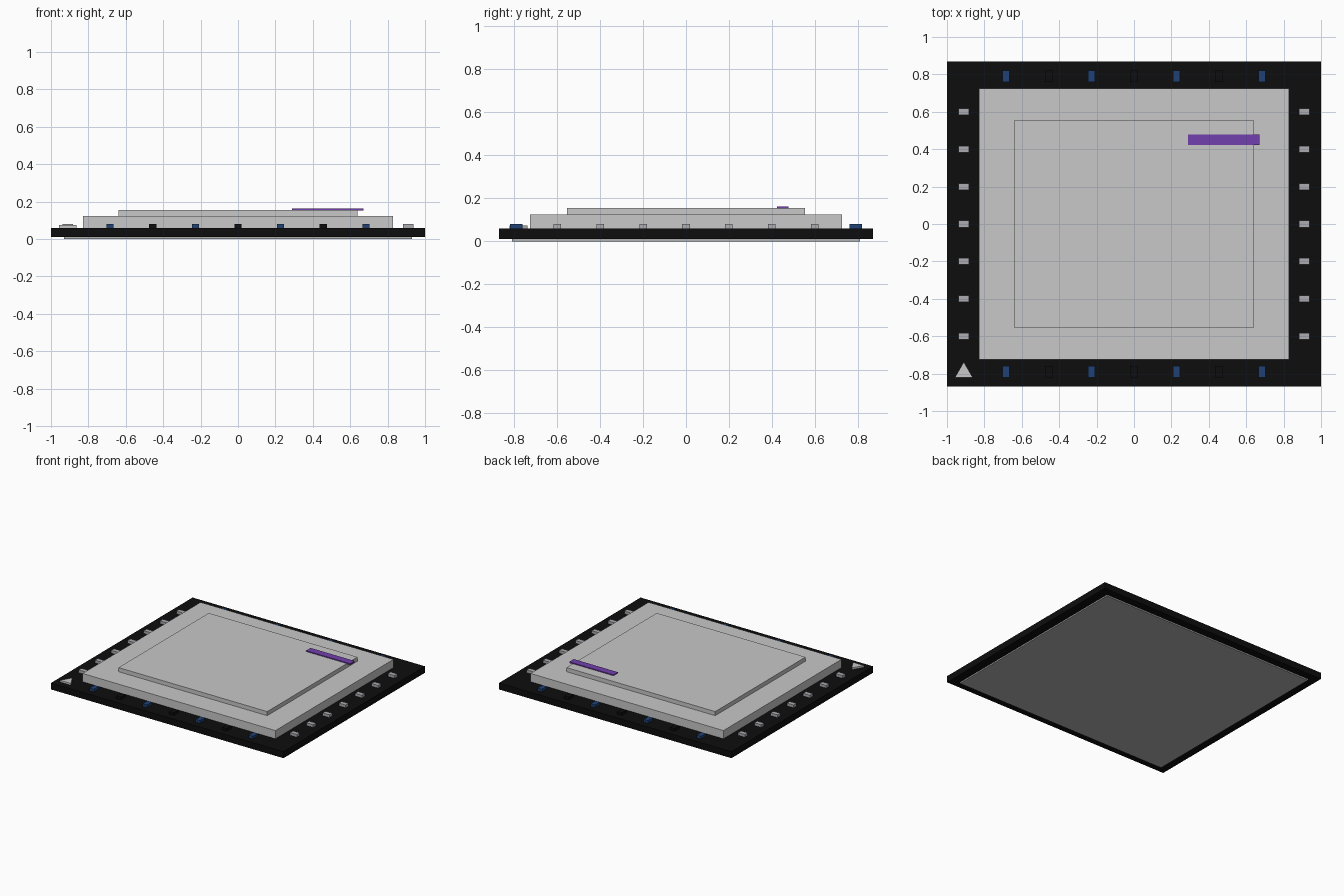
import bpy
import math

cube = bpy.data.objects.get("Cube")
if cube:
    bpy.data.objects.remove(cube, do_unlink=True)


def material(name, rgb):
    m = bpy.data.materials.new(name)
    m.use_nodes = True
    m.diffuse_color = (*rgb, 1)
    m.node_tree.nodes["Principled BSDF"].inputs["Base Color"].default_value = (*rgb, 1)
    return m


BLACK = material("board black", (0.004, 0.004, 0.004))
SILVER = material("spreader silver", (0.58, 0.58, 0.58))
PAD = material("underside grey", (0.45, 0.45, 0.45))
TIN = material("contact tin", (0.42, 0.42, 0.45))
BLUE = material("component blue", (0.014, 0.055, 0.18))
PURPLE = material("stripe purple", (0.17, 0.05, 0.42))


def box(name, center, size, z0, z1, mat):
    """Box given by its plan centre, plan size and height range."""
    bpy.ops.mesh.primitive_cube_add(size=1, location=(*center, (z0 + z1) / 2))
    ob = bpy.context.object
    ob.name = name
    ob.scale = (*size, z1 - z0)
    bpy.ops.object.transform_apply(location=False, rotation=False, scale=True)
    ob.data.materials.append(mat)
    return ob


# Stacked plates
box("underside_pad", (0, 0), (1.86, 1.62), 0, 0.012, PAD)
box("board", (0, 0), (2, 1.74), 0.01, 0.06, BLACK)
box("heat_spreader", (0, 0), (1.66, 1.45), 0.06, 0.124, SILVER)
box("raised_lid", (0, 0), (1.28, 1.11), 0.124, 0.156, SILVER)
box("accent_stripe", (0.48, 0.45), (0.38, 0.055), 0.153, 0.163, PURPLE)

# Small contacts along the left and right edges
for side, x in (("left", 0.91), ("right", -0.91)):
    for i in range(7):
        box(f"{side}_contact_{i + 1}", (x, (i - 3) * 0.2), (0.058, 0.035), 0.06, 0.081, TIN)

# Alternating blue and black components along the front and back edges
for side, y in (("front", -0.79), ("back", 0.79)):
    for i in range(7):
        mat = BLACK if i % 2 else BLUE
        box(f"{side}_component_{i + 1}", ((i - 3) * 0.228, y), (0.038, 0.06), 0.06, 0.081, mat)

# Triangular corner marker
bpy.ops.mesh.primitive_cylinder_add(vertices=3, radius=0.055, depth=0.014,
                                    location=(-0.91, -0.793, 0.067))
marker = bpy.context.object
marker.name = "corner_marker"
marker.data.materials.append(SILVER)
